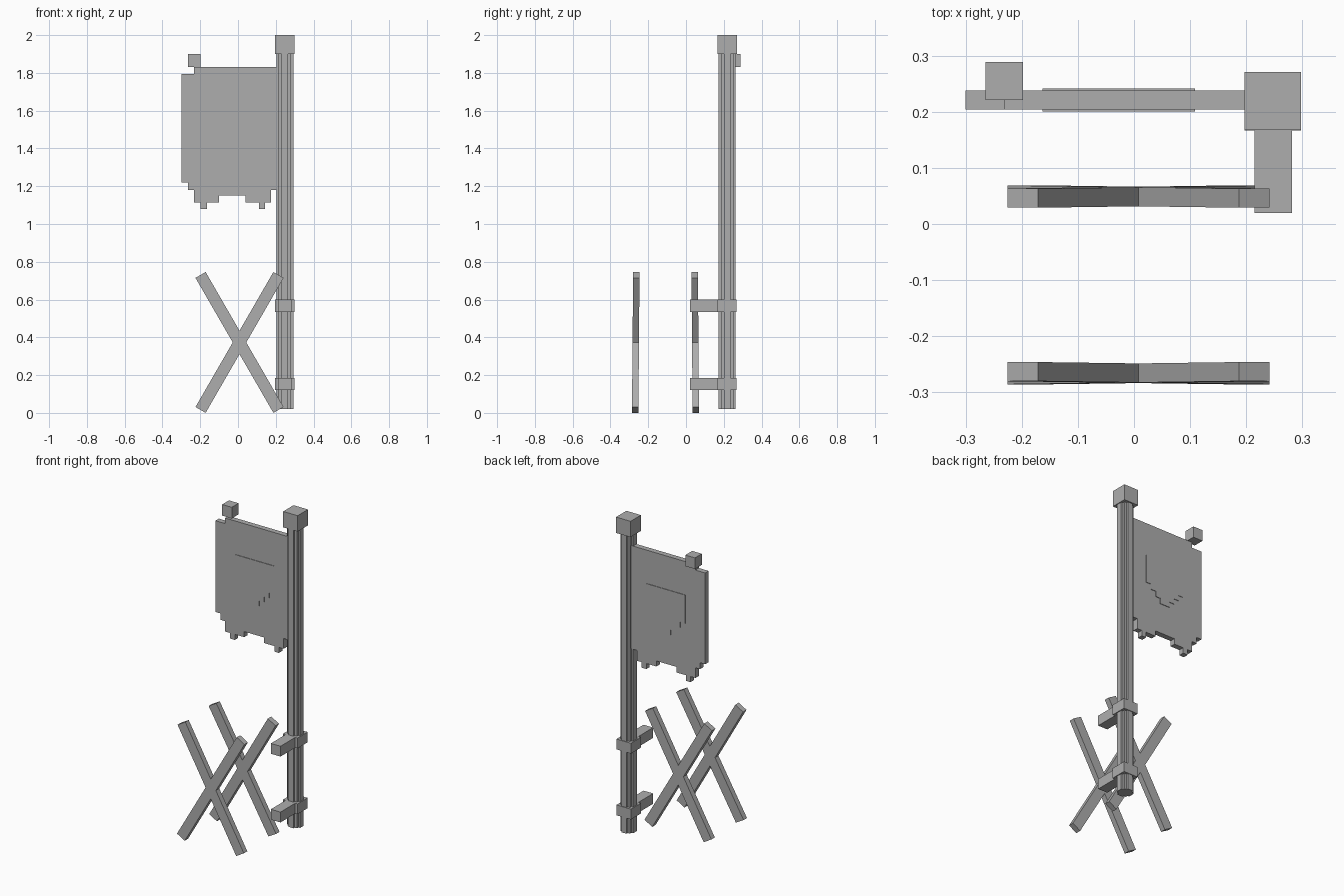
import bpy, bmesh, math
from mathutils import Matrix, Vector

if "Cube" in bpy.data.objects:
    bpy.data.objects.remove(bpy.data.objects["Cube"])

grey = bpy.data.materials.new("plain grey")
grey.diffuse_color = (0.42, 0.42, 0.42, 1)
grey.use_nodes = True
grey.node_tree.nodes["Principled BSDF"].inputs["Base Color"].default_value = grey.diffuse_color


def finish(bm, name):
    bmesh.ops.recalc_face_normals(bm, faces=bm.faces)
    me = bpy.data.meshes.new(name)
    bm.to_mesh(me)
    bm.free()
    me.materials.append(grey)
    ob = bpy.data.objects.new(name, me)
    bpy.context.collection.objects.link(ob)
    return ob


def box(name, x0, x1, y0, y1, z0, z1):
    bm = bmesh.new()
    m = Matrix.Translation(((x0 + x1) / 2, (y0 + y1) / 2, (z0 + z1) / 2)) @ \
        Matrix.Diagonal((x1 - x0, y1 - y0, z1 - z0, 1))
    bmesh.ops.create_cube(bm, size=1, matrix=m)
    return finish(bm, name)


def prism(name, pts, vec):
    bm = bmesh.new()
    f = bm.faces.new([bm.verts.new(p) for p in pts])
    r = bmesh.ops.extrude_face_region(bm, geom=[f], use_keep_orig=True)
    vs = [v for v in r["geom"] if isinstance(v, bmesh.types.BMVert)]
    bmesh.ops.translate(bm, verts=vs, vec=vec)
    return finish(bm, name)


# Pole with a stepped round cross-section
PX, PY = 0.248, 0.218
quarter = [(0.045, -0.018), (0.045, 0.018), (0.033, 0.018), (0.033, 0.033), (0.018, 0.033)]
section = []
for k in range(4):
    c, s = round(math.cos(k * math.pi / 2)), round(math.sin(k * math.pi / 2))
    section += [(PX + c * x - s * y, PY + s * x + c * y, 0.02) for x, y in quarter]
prism("pole", section, (0, 0, 1.9))
box("pole_cap", 0.197, 0.298, 0.168, 0.271, 1.90, 2.0)

# Two brackets: collar round the pole and arm to the stand
for i, z in enumerate((0.12, 0.535)):
    box(f"bracket_collar_{i}", 0.197, 0.298, 0.167, 0.267, z, z + 0.065)
    box(f"bracket_arm_{i}", 0.215, 0.282, 0.02, 0.17, z, z + 0.065)

# Cloth banner with a ragged lower edge
steps = [(-0.30, 1.22), (-0.265, 1.18), (-0.232, 1.115), (-0.198, 1.08), (-0.165, 1.115),
         (-0.10, 1.15), (0.04, 1.115), (0.11, 1.08), (0.142, 1.115), (0.175, 1.18)]
edge = []
for i, (x, z) in enumerate(steps):
    x1 = steps[i + 1][0] if i + 1 < len(steps) else 0.215
    edge += [(x, z), (x1, z)]
edge += [(0.215, 1.83), (-0.232, 1.83), (-0.232, 1.795), (-0.30, 1.795)]
prism("banner_cloth", [(x, 0.204, z) for x, z in edge], (0, 0.034, 0))
box("banner_corner_knob", -0.265, -0.198, 0.221, 0.289, 1.83, 1.90)

# Raised stepped shield, showing on both sides of the cloth
half = []
for k in range(4):
    z = 1.34 + 0.034 * k
    half += [(0.034 * k, z), (0.034 * (k + 1), z)]
half = half[1:] + [(0.136, 1.62)]
shield = half + [(-x, z) for x, z in reversed(half)]
prism("banner_shield", [(x - 0.027, 0.2005, z) for x, z in shield], (0, 0.041, 0))

# Crossed leg pairs, slightly splayed towards the floor
for name, yc, side in (("back", 0.049, 1), ("front", -0.266, -1)):
    for i, tilt in enumerate((30, -30)):
        bm = bmesh.new()
        m = Matrix.Rotation(math.radians(tilt), 4, 'Y') @ Matrix.Diagonal((0.062, 0.034, 0.825, 1))
        bmesh.ops.create_cube(bm, size=1, matrix=m)
        for v in bm.verts:
            v.co.y -= side * 0.008 * v.co.z
        bmesh.ops.translate(bm, verts=bm.verts, vec=Vector((0.008, yc, 0.373)))
        finish(bm, f"{name}_crossed_leg_{i}")
